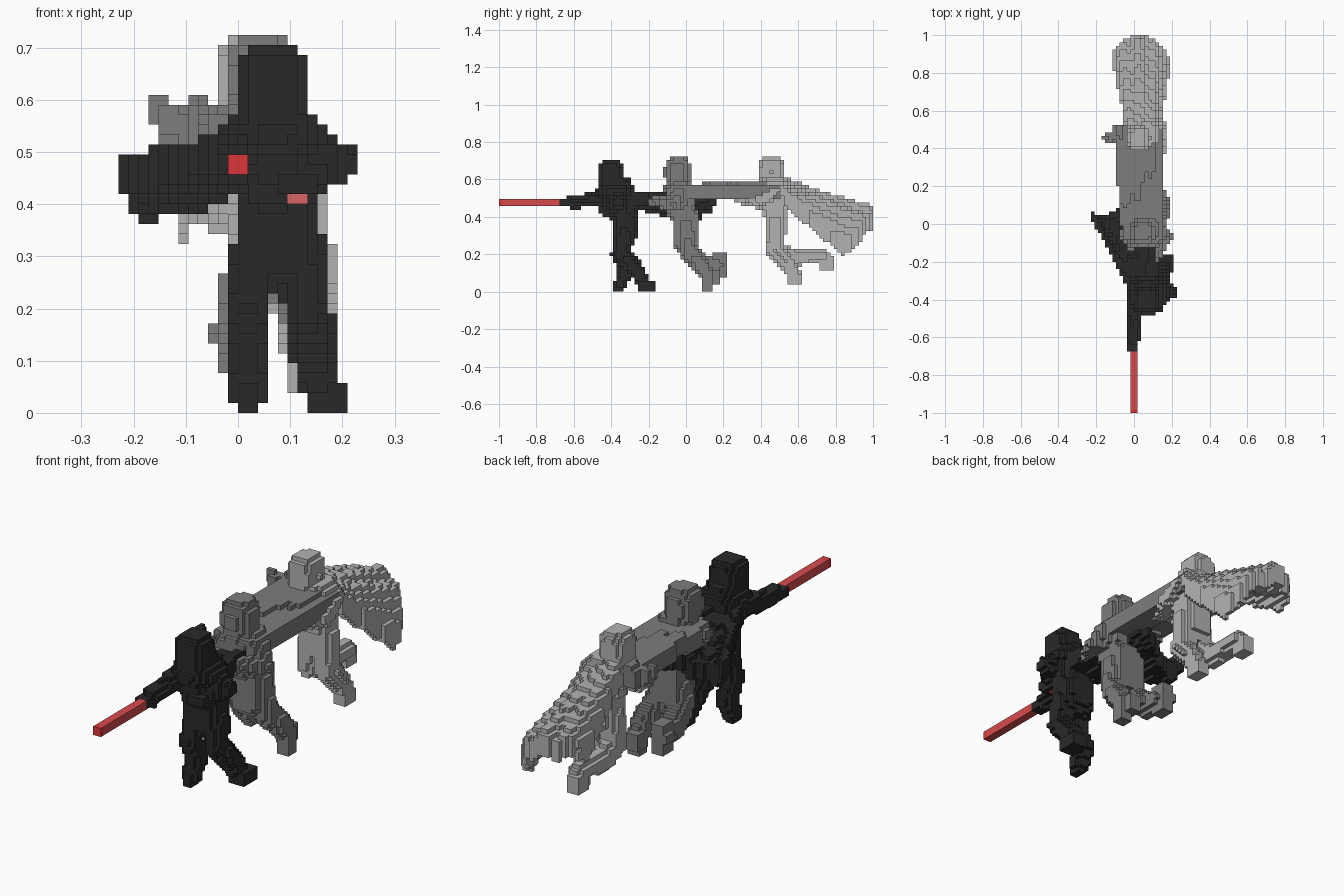
import bpy, bmesh, math
from mathutils import Vector

cube = bpy.data.objects.get("Cube")
if cube:
    bpy.data.objects.remove(cube, do_unlink=True)

U = 2 / 105                      # edge of one block
ORIGIN = Vector((0, -1, 0))      # corner of block (0, 0, 0)


def material(name, rgb):
    m = bpy.data.materials.new(name)
    m.use_nodes = True
    m.diffuse_color = (*rgb, 1)
    m.node_tree.nodes["Principled BSDF"].inputs["Base Color"].default_value = (*rgb, 1)
    return m


BLACK = material("charcoal", (0.022, 0.022, 0.022))
MID = material("mid grey", (0.205, 0.205, 0.205))
LIGHT = material("light grey", (0.45, 0.45, 0.45))
RED = material("red", (0.72, 0.037, 0.042))
SOFT_RED = material("soft red", (0.68, 0.07, 0.075))
PINK = material("pale red", (0.70, 0.13, 0.13))

taken = set()                    # every occupied block
parts = []                       # (name, material, blocks)


def cells(lo, hi):
    """Blocks in a region, each with the position of its centre."""
    a = [math.floor((lo[i] - ORIGIN[i]) / U) for i in range(3)]
    b = [math.ceil((hi[i] - ORIGIN[i]) / U) for i in range(3)]
    for i in range(a[0], b[0] + 1):
        for j in range(max(a[1], 0), min(b[1], 104) + 1):
            for k in range(max(a[2], 0), b[2] + 1):
                yield (i, j, k), ORIGIN + Vector((i + .5, j + .5, k + .5)) * U


def add(name, mat, found):
    found = set(found) - taken
    taken.update(found)
    parts.append((name, mat, found))


def box(name, mat, lo, hi):
    add(name, mat, (c for c, p in cells(lo, hi)
                    if all(lo[i] <= p[i] <= hi[i] for i in range(3))))


def blob(name, mat, centre, half, power=3):
    """Rounded box."""
    centre, half = Vector(centre), Vector(half)
    add(name, mat, (c for c, p in cells(centre - half, centre + half)
                    if sum((abs(p[i] - centre[i]) / half[i]) ** power
                           for i in range(3)) <= 1))


def limb(name, mat, *pts):
    """Chain of tapered capsules through (x, y, z, radius)."""
    found = set()
    for a, b in zip(pts, pts[1:]):
        pa, pb = Vector(a[:3]), Vector(b[:3])
        r = Vector([max(a[3], b[3])] * 3)
        lo = Vector(map(min, pa, pb)) - r
        hi = Vector(map(max, pa, pb)) + r
        d = pb - pa
        for c, p in cells(lo, hi):
            t = min(1, max(0, (p - pa).dot(d) / d.length_squared))
            if (p - pa - d * t).length <= a[3] + (b[3] - a[3]) * t:
                found.add(c)
    add(name, mat, found)


def cape(name, mat, neck, hem, thick, bulge, fold):
    """Fanned cloth from a neck edge to a hem edge, with radiating folds."""
    n0, n1, h0, h1 = map(Vector, (*neck, *hem))
    found = set()
    for a in range(81):
        s = a / 80
        for b in range(101):
            t = b / 100
            p = n0.lerp(n1, s).lerp(h0.lerp(h1, s), t)
            p.z += fold * t * math.sin(s * 6 * math.pi)
            p += Vector(bulge) * ((4 * s * (1 - s)) ** .65 * t)
            for q in (-1, -.33, .33, 1):
                v = (p + Vector((0, 0, q * thick / 2)) - ORIGIN) / U
                j = min(104, math.floor(v.y))
                found.add((math.floor(v.x), j, math.floor(v.z)))
    add(name, mat, found)


# Leading figure, with the blade held forward
box("inner_blade_tip", PINK, (.095, -.42, .40), (.133, -.36, .419))
box("front_left_cuff", BLACK, (.133, -.44, .40), (.152, -.36, .419))
box("front_left_hand", BLACK, (.076, -.46, .419), (.152, -.36, .457))
blob("front_head", BLACK, (.067, -.403, .635), (.072, .072, .078), 2.5)
blob("front_neck", BLACK, (.067, -.39, .58), (.07, .075, .05), 3.5)
blob("front_torso", BLACK, (.072, -.36, .50), (.078, .085, .115), 3)
blob("front_shoulders", BLACK, (.07, -.375, .535), (.10, .105, .05), 2.5)
blob("front_hips", BLACK, (.072, -.33, .36), (.076, .07, .11), 3.5)
limb("front_right_arm", BLACK, (.0, -.40, .505, .042), (-.005, -.50, .49, .038),
     (-.005, -.61, .48, .036))
box("front_hilt", BLACK, (-.038, -.67, .457), (.019, -.56, .497))
limb("front_left_arm", BLACK, (.125, -.38, .52, .046), (.192, -.36, .48, .038),
     (.13, -.41, .445, .03))
limb("front_right_leg", BLACK, (.035, -.335, .32, .046), (.02, -.36, .20, .042),
     (.018, -.32, .11, .042), (.018, -.35, .045, .036))
box("front_right_foot", BLACK, (0, -.39, 0), (.038, -.34, .06))
limb("front_left_leg", BLACK, (.12, -.33, .31, .052), (.135, -.345, .20, .045),
     (.148, -.26, .11, .045), (.158, -.23, .05, .036))
box("front_left_foot", BLACK, (.133, -.25, 0), (.21, -.17, .058))
cape("front_cape", BLACK, [(-.01, -.36, .50), (.13, -.30, .50)],
     [(-.219, .05, .46), (.05, .155, .512)], .05, (-.03, -.05, -.07), .015)
box("blade_tip", RED, (-.019, -1, .457), (.019, -.981, .497))
box("blade", SOFT_RED, (-.019, -.981, .457), (.019, -.667, .497))

# Middle figure
blob("middle_head", MID, (.045, -.045, .64), (.068, .072, .088), 2.6)
blob("middle_torso", MID, (.07, -.03, .49), (.075, .08, .11), 3)
blob("middle_shoulders", MID, (.05, -.035, .53), (.115, .09, .055), 2.5)
blob("middle_hips", MID, (.07, 0, .33), (.074, .075, .12), 3.5)
limb("middle_right_arm", MID, (-.03, -.05, .53, .045), (.0, -.13, .47, .036),
     (.08, -.20, .485, .028))
limb("middle_left_arm", MID, (.135, -.04, .52, .042), (.17, -.06, .465, .036),
     (.11, -.18, .485, .026))
box("middle_hilt", MID, (.095, -.28, .476), (.133, -.17, .497))
limb("middle_right_leg", MID, (.045, 0, .34, .05), (.01, .015, .23, .048),
     (.005, .09, .15, .05), (-.005, .165, .14, .044))
box("middle_right_foot", MID, (-.038, .14, .076), (.019, .21, .21))
box("middle_right_toe", MID, (-.057, .17, .133), (-.038, .21, .172))
limb("middle_left_leg", MID, (.105, 0, .33, .05), (.125, .02, .21, .05),
     (.152, .08, .14, .045), (.155, .12, .08, .04))
box("middle_left_foot", MID, (.133, .09, 0), (.19, .14, .06))
box("middle_left_heel", MID, (.115, .10, .038), (.172, .19, .115))
cape("middle_cape", MID, [(-.06, .0, .54), (.15, .0, .53)],
     [(-.10, .51, .55), (.15, .50, .525)], .055, (0, 0, .02), .008)
limb("middle_cape_corner", MID, (-.08, .46, .548, .036), (-.125, .46, .553, .036),
     (-.152, .455, .59, .02))

# Rear figure
blob("rear_head", LIGHT, (.022, .455, .64), (.064, .070, .088), 2.6)
blob("rear_torso", LIGHT, (.062, .475, .50), (.075, .08, .12), 3)
blob("rear_shoulders", LIGHT, (.04, .475, .54), (.125, .09, .055), 2.5)
blob("rear_hips", LIGHT, (.065, .48, .37), (.072, .06, .10), 3.5)
limb("rear_right_arm", LIGHT, (-.05, .46, .53, .045), (-.04, .40, .48, .036),
     (.03, .30, .50, .034))
limb("rear_left_arm", LIGHT, (.125, .46, .52, .042), (.135, .40, .49, .036),
     (.08, .29, .50, .034))
limb("rear_left_leg", LIGHT, (.10, .475, .38, .05), (.115, .475, .22, .048),
     (.122, .55, .14, .04), (.125, .58, .09, .036))
box("rear_left_foot", LIGHT, (.095, .543, .038), (.152, .61, .095))
limb("rear_right_leg", LIGHT, (.04, .475, .38, .05), (.022, .485, .22, .05),
     (.02, .57, .18, .045), (.02, .73, .195, .034))
box("rear_right_foot", LIGHT, (-.02, .72, .114), (.038, .79, .19))
cape("rear_cape", LIGHT, [(-.03, .51, .58), (.13, .52, .51)],
     [(-.107, .88, .365), (.18, .84, .24)], .065, (.01, .125, .09), .018)

# Turn each part's blocks into a mesh of its exposed faces
SIDES = {
    (1, 0, 0): ((1, 0, 0), (1, 1, 0), (1, 1, 1), (1, 0, 1)),
    (-1, 0, 0): ((0, 0, 0), (0, 0, 1), (0, 1, 1), (0, 1, 0)),
    (0, 1, 0): ((0, 1, 0), (0, 1, 1), (1, 1, 1), (1, 1, 0)),
    (0, -1, 0): ((0, 0, 0), (1, 0, 0), (1, 0, 1), (0, 0, 1)),
    (0, 0, 1): ((0, 0, 1), (1, 0, 1), (1, 1, 1), (0, 1, 1)),
    (0, 0, -1): ((0, 0, 0), (0, 1, 0), (1, 1, 0), (1, 0, 0)),
}
for name, mat, blocks in parts:
    bm = bmesh.new()
    verts = {}
    for c in sorted(blocks):
        for n, corners in SIDES.items():
            if tuple(map(sum, zip(c, n))) in taken:
                continue
            ring = []
            for o in corners:
                key = tuple(map(sum, zip(c, o)))
                if key not in verts:
                    verts[key] = bm.verts.new(ORIGIN + Vector(key) * U)
                ring.append(verts[key])
            bm.faces.new(ring)
    if bm.faces:
        mesh = bpy.data.meshes.new(name)
        bm.to_mesh(mesh)
        mesh.materials.append(mat)
        bpy.context.collection.objects.link(bpy.data.objects.new(name, mesh))
    bm.free()
